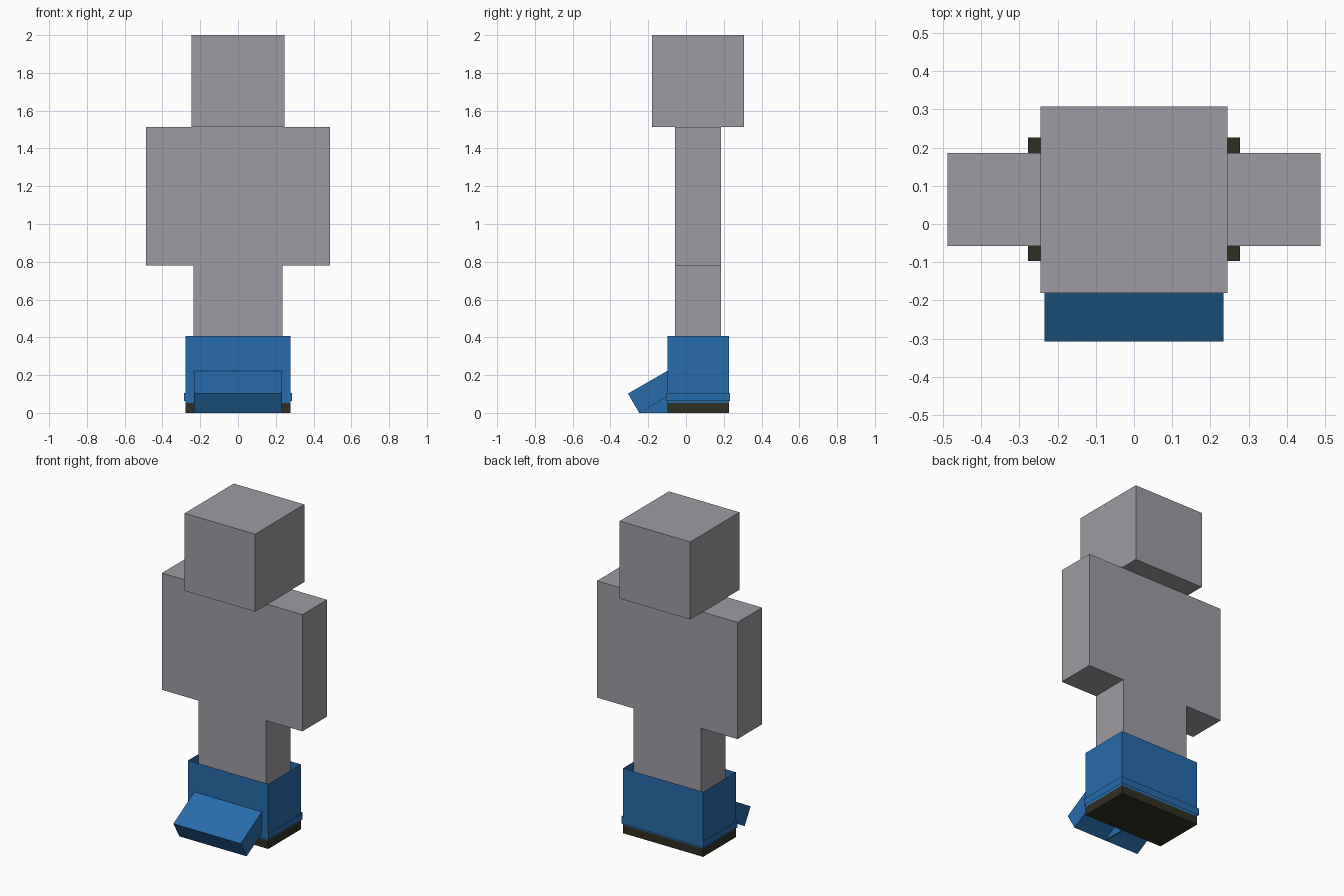
import bpy, bmesh
from math import radians
from mathutils import Matrix, Vector

old = bpy.data.objects.get("Cube")
if old:
    bpy.data.objects.remove(old, do_unlink=True)


def material(name, rgb):
    m = bpy.data.materials.new(name)
    m.use_nodes = True
    m.diffuse_color = (*rgb, 1)
    m.node_tree.nodes["Principled BSDF"].inputs["Base Color"].default_value = (*rgb, 1)
    return m


grey = material("warm grey", (0.34, 0.33, 0.36))
blue = material("boot blue", (0.021, 0.15, 0.41))
dark = material("sole dark brown", (0.03, 0.028, 0.016))


def finish(name, bm, mat):
    bmesh.ops.recalc_face_normals(bm, faces=bm.faces)
    mesh = bpy.data.meshes.new(name)
    bm.to_mesh(mesh)
    bm.free()
    mesh.materials.append(mat)
    ob = bpy.data.objects.new(name, mesh)
    bpy.context.collection.objects.link(ob)
    return ob


def block(name, mat, half_x, y, z, open_ends=False):
    """Box centred on x, spanning the given y and z ranges."""
    bm = bmesh.new()
    size = Vector((2 * half_x, y[1] - y[0], z[1] - z[0]))
    centre = Vector((0, sum(y) / 2, sum(z) / 2))
    bmesh.ops.create_cube(bm, size=1, matrix=Matrix.Translation(centre) @ Matrix.Diagonal((*size, 1)))
    if open_ends:
        bm.normal_update()
        caps = [f for f in bm.faces if abs(f.normal.z) > 0.9]
        bmesh.ops.delete(bm, geom=caps, context="FACES_ONLY")
    return finish(name, bm, mat)


# Figure
block("head", grey, 0.245, (-0.18, 0.308), (1.513, 2.0))
block("torso_and_arms", grey, 0.488, (-0.058, 0.186), (0.78, 1.513))
block("legs", grey, 0.235, (-0.058, 0.186), (0.052, 0.78))

# Boot: solid sole, open sheet walls and a raised band
block("boot_sole", dark, 0.278, (-0.097, 0.227), (0, 0.052))
block("boot_wall", blue, 0.278, (-0.097, 0.227), (0.052, 0.408), True)
block("boot_band", blue, 0.286, (-0.104, 0.234), (0.062, 0.105), True)

# Tilted toe cap, hinged at its lower front edge
toe = block("boot_toe", blue, 0.234, (0, 0.24), (0, 0.118))
toe.data.transform(Matrix.Translation((0, -0.248, 0)) @ Matrix.Rotation(radians(30), 4, "X"))

# Upright rib under the toe cap
bm = bmesh.new()
rib = bm.faces.new([bm.verts.new(p) for p in ((0, -0.247, 0), (0, -0.097, 0), (0, -0.097, 0.087))])
ext = bmesh.ops.extrude_face_region(bm, geom=[rib])
for v in ext["geom"]:
    if isinstance(v, bmesh.types.BMVert):
        v.co.x += 0.008
finish("toe_rib", bm, blue)
